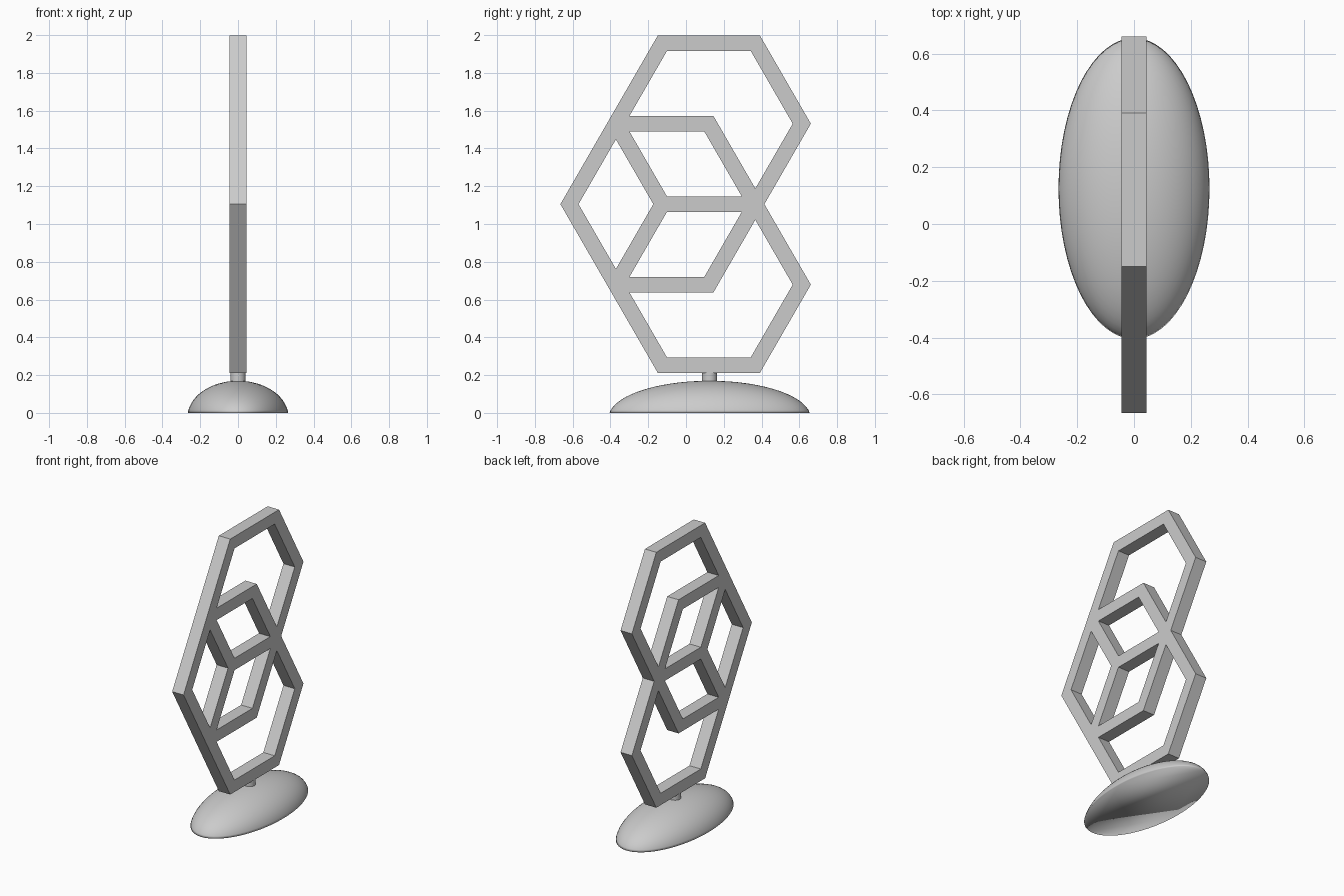
import bpy, bmesh, math
from mathutils import Matrix, Vector

if "Cube" in bpy.data.objects:
    bpy.data.objects.remove(bpy.data.objects["Cube"])

PITCH = 0.492          # centre-line length of one strut
HALF_STRUT = 0.0415    # half the strut width
HALF_DEPTH = 0.044
FRAME_CENTRE = Vector((-0.125, 1.105))
BASE_Y = 0.125

grey = bpy.data.materials.new("light grey")
grey.use_nodes = True
colour = (0.6, 0.6, 0.6, 1)
grey.diffuse_color = colour
grey.node_tree.nodes["Principled BSDF"].inputs["Base Color"].default_value = colour


def add_object(name, mesh):
    obj = bpy.data.objects.new(name, mesh)
    bpy.context.collection.objects.link(obj)
    mesh.materials.clear()
    mesh.materials.append(grey)
    return obj


def node(i, j):
    """Point of the triangular grid that the struts follow."""
    return FRAME_CENTRE + PITCH * Vector((i + j / 2, j * math.sqrt(3) / 2))


def offset(points, distance):
    """Mitred offset of an anticlockwise loop, outward when positive."""
    result = []
    for k, p in enumerate(points):
        into = (p - points[k - 1]).normalized()
        out = (points[(k + 1) % len(points)] - p).normalized()
        n1, n2 = Vector((into.y, -into.x)), Vector((out.y, -out.x))
        result.append(p + (n1 + n2) * distance / (1 + n1.dot(n2)))
    return result


# Hexagon frame: outer outline with five cells cut out
outline = [(-1, 0), (1, -2), (2, -2), (2, -1), (1, 0), (1, 1), (0, 2), (-1, 2)]
cells = [
    [(-1, 0), (0, -1), (0, 0), (-1, 1)],
    [(0, 0), (1, 0), (0, 1), (-1, 1)],
    [(0, -1), (1, -1), (1, 0), (0, 0)],
    [(-1, 1), (0, 1), (1, 0), (1, 1), (0, 2), (-1, 2)],
    [(0, -1), (1, -2), (2, -2), (2, -1), (1, 0), (1, -1)],
]
curve = bpy.data.curves.new("frame_profile", "CURVE")
curve.dimensions = "2D"
curve.fill_mode = "BOTH"
curve.extrude = HALF_DEPTH
loops = [(outline, HALF_STRUT)] + [(cell, -HALF_STRUT) for cell in cells]
for loop, distance in loops:
    points = offset([node(*ij) for ij in loop], distance)
    spline = curve.splines.new("POLY")
    spline.points.add(len(points) - 1)
    spline.use_cyclic_u = True
    for target, p in zip(spline.points, points):
        target.co = (p.x, p.y, 0, 1)
profile = bpy.data.objects.new("frame_profile", curve)
bpy.context.collection.objects.link(profile)
frame_mesh = bpy.data.meshes.new_from_object(profile)
bpy.data.objects.remove(profile)
# Stand the flat profile upright, facing sideways
frame_mesh.transform(Matrix(((0, 0, 1, 0), (1, 0, 0, 0), (0, 1, 0, 0), (0, 0, 0, 1))))
bm = bmesh.new()
bm.from_mesh(frame_mesh)
bmesh.ops.remove_doubles(bm, verts=bm.verts, dist=0.0005)
bmesh.ops.recalc_face_normals(bm, faces=bm.faces)
bm.to_mesh(frame_mesh)
bm.free()
for face in frame_mesh.polygons:
    face.use_smooth = False
add_object("hexagon_frame", frame_mesh)

# Oval base: flattened dome with a flat underside
bm = bmesh.new()
bmesh.ops.create_uvsphere(bm, u_segments=64, v_segments=32, radius=1)
cut = 0.12
geometry = bm.verts[:] + bm.edges[:] + bm.faces[:]
bmesh.ops.bisect_plane(bm, geom=geometry, plane_co=(0, 0, cut),
                       plane_no=(0, 0, -1), clear_outer=True)
bmesh.ops.holes_fill(bm, edges=[e for e in bm.edges if e.is_boundary])
bmesh.ops.recalc_face_normals(bm, faces=bm.faces)
bmesh.ops.translate(bm, verts=bm.verts, vec=(0, 0, -cut))
bmesh.ops.scale(bm, verts=bm.verts, vec=(0.268, 0.534, 0.17 / (1 - cut)))
bmesh.ops.translate(bm, verts=bm.verts, vec=(0, BASE_Y, 0))
for face in bm.faces:
    face.smooth = True
base_mesh = bpy.data.meshes.new("oval_base")
bm.to_mesh(base_mesh)
bm.free()
add_object("oval_base", base_mesh)

# Short stem joining base and frame
bpy.ops.mesh.primitive_cylinder_add(vertices=32, radius=0.04, depth=0.07,
                                    location=(0, BASE_Y, 0.185))
stem = bpy.context.object
stem.name = "stem"
stem.data.materials.append(grey)
bpy.ops.object.shade_smooth_by_angle()
